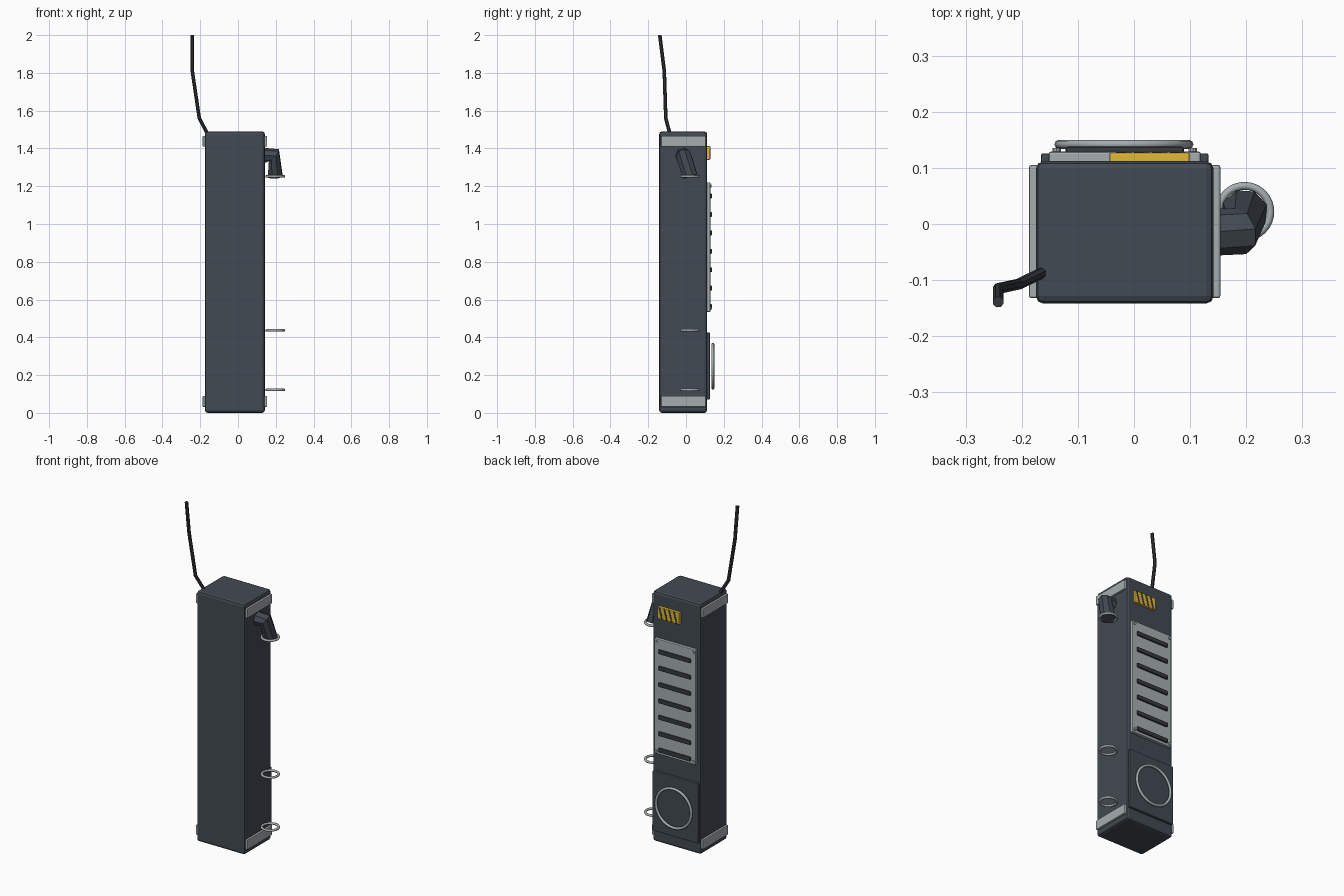
import bpy, bmesh
from math import pi, radians
from mathutils import Vector

if "Cube" in bpy.data.objects:
    bpy.data.objects.remove(bpy.data.objects["Cube"])


def material(name, rgb):
    m = bpy.data.materials.new(name)
    m.diffuse_color = (*rgb, 1)
    m.use_nodes = True
    m.node_tree.nodes["Principled BSDF"].inputs["Base Color"].default_value = m.diffuse_color
    return m


DARK = material("dark_paint", (0.055, 0.068, 0.085))
METAL = material("light_metal", (0.38, 0.42, 0.43))
BLACK = material("dark_trim", (0.035, 0.042, 0.05))
YELLOW = material("hazard_yellow", (0.75, 0.48, 0.04))


def finish(ob, name, mat):
    ob.name = name
    ob.data.materials.clear()
    ob.data.materials.append(mat)
    return ob


def box(name, lo, hi, mat, bevel=0.0, segments=2):
    lo, hi = Vector(lo), Vector(hi)
    bpy.ops.mesh.primitive_cube_add(size=1, location=(lo + hi) / 2)
    ob = finish(bpy.context.object, name, mat)
    ob.scale = hi - lo
    bpy.ops.object.transform_apply(location=False, rotation=False, scale=True)
    if bevel:
        b = ob.modifiers.new("edge_bevel", 'BEVEL')
        b.width, b.segments = bevel, segments
    return ob


def ring(name, loc, outer, minor, mat, rot=(0, 0, 0)):
    bpy.ops.mesh.primitive_torus_add(
        location=loc, rotation=rot, major_radius=outer - minor, minor_radius=minor,
        major_segments=32, minor_segments=8)
    ob = finish(bpy.context.object, name, mat)
    bpy.ops.object.shade_smooth_by_angle(angle=radians(50))
    return ob


def tube(name, points, radius, mat):
    cu = bpy.data.curves.new(name, 'CURVE')
    cu.dimensions = '3D'
    cu.bevel_depth, cu.bevel_resolution = radius, 2
    cu.use_fill_caps = True
    sp = cu.splines.new('POLY')
    sp.points.add(len(points) - 1)
    sp.use_smooth = False
    for p, co in zip(sp.points, points):
        p.co = (*co, 1)
    ob = bpy.data.objects.new(name, cu)
    bpy.context.collection.objects.link(ob)
    bpy.ops.object.select_all(action='DESELECT')
    ob.select_set(True)
    bpy.context.view_layer.objects.active = ob
    bpy.ops.object.convert(target='MESH')
    return finish(bpy.context.object, name, mat)


def stripe(name, x, width, lean, z0, z1, y0, y1, mat):
    bm = bmesh.new()
    outline = [(x, z0), (x + width, z0), (x + width + lean, z1), (x + lean, z1)]
    face = bm.faces.new([bm.verts.new((px, y0, pz)) for px, pz in outline])
    ext = bmesh.ops.extrude_face_region(bm, geom=[face])
    verts = [v for v in ext["geom"] if isinstance(v, bmesh.types.BMVert)]
    bmesh.ops.translate(bm, verts=verts, vec=(0, y1 - y0, 0))
    bmesh.ops.recalc_face_normals(bm, faces=bm.faces)
    me = bpy.data.meshes.new(name)
    bm.to_mesh(me)
    bm.free()
    ob = bpy.data.objects.new(name, me)
    bpy.context.collection.objects.link(ob)
    return finish(ob, name, mat)


# Main cabinet
box("cabinet_body", (-0.175, -0.142, 0), (0.142, 0.112, 1.49), DARK, 0.014)

# Corner bands on both sides, top and bottom
for end, z0, z1 in (("lower", 0.032, 0.09), ("upper", 0.41 + 1, 1.466)):
    box(f"{end}_left_band", (-0.187, -0.132, z0), (-0.17, 0.105, z1), METAL, 0.004)
    box(f"{end}_right_band", (0.137, -0.132, z0), (0.154, 0.105, z1), METAL, 0.004)

# Vent plate with slats and corner screws
box("vent_plate", (-0.152, 0.108, 0.535), (0.119, 0.129, 1.22), METAL, 0.004)
for i in range(7):
    z = 0.563 + i * 0.0975
    box(f"vent_slat_{i + 1}", (-0.122, 0.12, z - 0.013), (0.089, 0.138, z + 0.013), BLACK, 0.005)
for i, (x, z) in enumerate([(x, z) for x in (-0.138, 0.105) for z in (0.552, 1.202)]):
    bpy.ops.mesh.primitive_cylinder_add(vertices=10, radius=0.008, depth=0.012,
                                        location=(x, 0.129, z), rotation=(pi / 2, 0, 0))
    finish(bpy.context.object, f"vent_screw_{i + 1}", METAL)

# Lower access panel with its ring
box("lower_panel", (-0.166, 0.108, 0.07), (0.133, 0.126, 0.425), DARK, 0.004)
ring("panel_ring", (-0.018, 0.142, 0.247), 0.124, 0.008, METAL, (pi / 2, 0, 0))

# Hazard plate with slanted stripes
box("hazard_plate", (-0.044, 0.108, 1.34), (0.099, 0.127, 1.412), YELLOW, 0.003)
for i in range(4):
    stripe(f"hazard_stripe_{i + 1}", -0.032 + i * 0.032, 0.01, 0.018,
           1.343, 1.409, 0.12, 0.1285, BLACK)

# Hose elbow, its flange and the hose guide rings
tube("hose_elbow", [(0.13, -0.015, 1.362), (0.19, -0.013, 1.364), (0.197, 0.022, 1.252)],
     0.042, DARK)
for name, z in (("elbow_flange", 1.252), ("upper_guide_ring", 0.437), ("lower_guide_ring", 0.122)):
    ring(name, (0.197, 0.022, z), 0.053, 0.007, METAL)

# Bent antenna
tube("antenna", [(-0.16, -0.085, 1.475), (-0.205, -0.107, 1.56),
                 (-0.242, -0.115, 1.81), (-0.242, -0.139, 2.0)], 0.01, BLACK)
